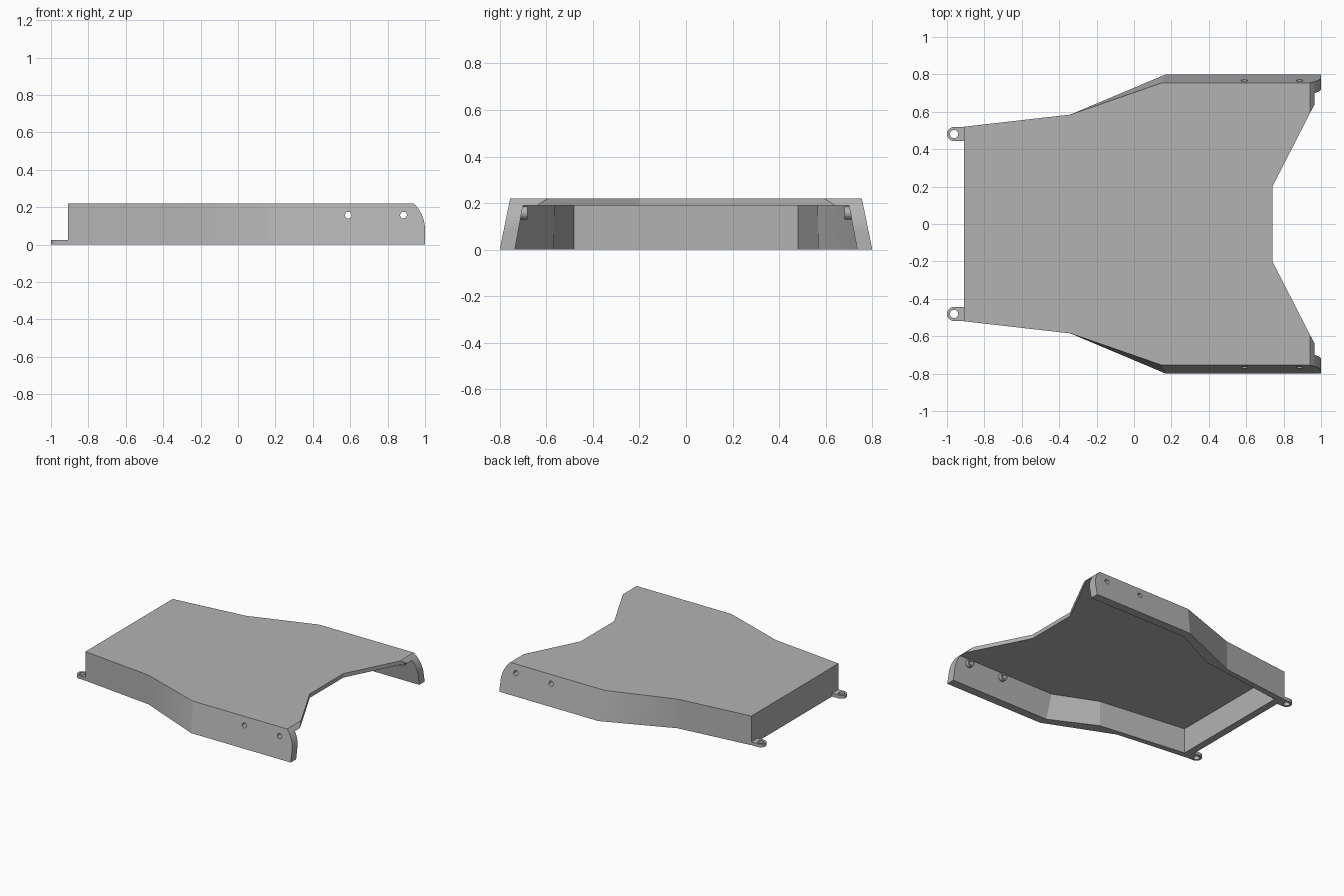
import bpy, bmesh, math
from mathutils import Matrix

if "Cube" in bpy.data.objects:
    bpy.data.objects.remove(bpy.data.objects["Cube"])

grey = bpy.data.materials.new("mid grey")
grey.diffuse_color = (0.45, 0.45, 0.45, 1)
grey.use_nodes = True
grey.node_tree.nodes["Principled BSDF"].inputs["Base Color"].default_value = grey.diffuse_color


def new_object(name, bm):
    bmesh.ops.recalc_face_normals(bm, faces=bm.faces)
    me = bpy.data.meshes.new(name)
    bm.to_mesh(me)
    bm.free()
    me.materials.append(grey)
    ob = bpy.data.objects.new(name, me)
    bpy.context.collection.objects.link(ob)
    return ob


def loft(name, bottom, top):
    """Solid between two closed loops of 3D points."""
    bm = bmesh.new()
    a = [bm.verts.new(p) for p in bottom]
    b = [bm.verts.new(p) for p in top]
    bm.faces.new(a)
    bm.faces.new(b)
    for i in range(len(a)):
        j = (i + 1) % len(a)
        bm.faces.new((a[i], a[j], b[j], b[i]))
    return new_object(name, bm)


def cylinder(name, centre, radius, depth, axis="Z", sides=24):
    bm = bmesh.new()
    m = Matrix.Translation(centre)
    if axis == "Y":
        m = m @ Matrix.Rotation(math.pi / 2, 4, "X")
    bmesh.ops.create_cone(bm, cap_ends=True, segments=sides, radius1=radius,
                          radius2=radius, depth=depth, matrix=m)
    return new_object(name, bm)


def boolean(ob, tool, op="DIFFERENCE"):
    mod = ob.modifiers.new("bool", "BOOLEAN")
    mod.operation = op
    mod.solver = "EXACT"
    mod.object = tool
    bpy.context.view_layer.objects.active = ob
    bpy.ops.object.modifier_apply(modifier=mod.name)
    bpy.data.objects.remove(tool)


def outline(half, z, steps=8):
    """Mirror a half outline; the third, twisted stretch is subdivided."""
    a, b = half[1], half[2]
    mid = [(a[0] + (b[0] - a[0]) * t / steps, a[1] + (b[1] - a[1]) * t / steps)
           for t in range(1, steps)]
    side = [half[0], a] + mid + list(half[2:])
    return [(x, y, z) for x, y in side] + [(x, -y, z) for x, y in reversed(side)]


# outer shell with flared sides
cover = loft("cover_shell",
             outline([(-.91, .52), (-.34, .585), (.17, .80), (1, .80)], 0),
             outline([(-.91, .52), (-.34, .585), (.15, .755), (1, .755)], .22))

# hollow, open below and at the wide end
boolean(cover, loft("cavity",
        outline([(-.855, .48), (-.17, .568), (.17, .737), (1.2, .737)], -.01),
        outline([(-.855, .48), (-.17, .565), (.15, .70), (1.2, .70)], .19)))

# V-shaped notch in the top plate
notch = [(.74, -.2), (.74, .2), (.991, .69), (1.2, .69), (1.2, -.69), (.991, -.69)]
boolean(cover, loft("notch", [(x, y, .1) for x, y in notch],
                    [(x, y, .4) for x, y in notch]))

# rounded upper corner of the wide end
R, n = .193, 14
sweep = math.asin(.14 / R) * 1.08
arc = [(.807 + R * math.cos(sweep * i / n), .08 + R * math.sin(sweep * i / n))
       for i in range(n + 1)]
prof = arc + [(arc[-1][0], .4), (1.2, .4), (1.2, .08)]
boolean(cover, loft("end_round", [(x, -1, z) for x, z in prof],
                    [(x, 1, z) for x, z in prof]))

# screw bosses inside the walls, then the screw holes
for x in (.59, .885):
    for s in (-1, 1):
        boolean(cover, cylinder("boss", (x, s * .705, .158), .028, .05, "Y"), "UNION")
for x in (.59, .885):
    boolean(cover, cylinder("screw_hole", (x, 0, .158), .018, 2, "Y"))

# mounting tabs with rounded ends and holes
for s, label in ((1, "back"), (-1, "front")):
    r, cx, cy = .038, -.962, s * .481
    pts = [(cx + r * math.cos(math.pi * (.5 + i / 12)),
            cy + r * math.sin(math.pi * (.5 + i / 12))) for i in range(13)]
    pts += [(-.9, cy - r), (-.9, cy + r)]
    tab = loft("mounting_tab_" + label, [(x, y, 0) for x, y in pts],
               [(x, y, .025) for x, y in pts])
    boolean(tab, cylinder("tab_hole", (cx, cy, .01), .022, .1))

for ob in list(bpy.context.scene.objects):
    bpy.ops.object.select_all(action="DESELECT")
    ob.select_set(True)
    bpy.context.view_layer.objects.active = ob
    bpy.ops.object.shade_smooth_by_angle(angle=math.radians(12))
